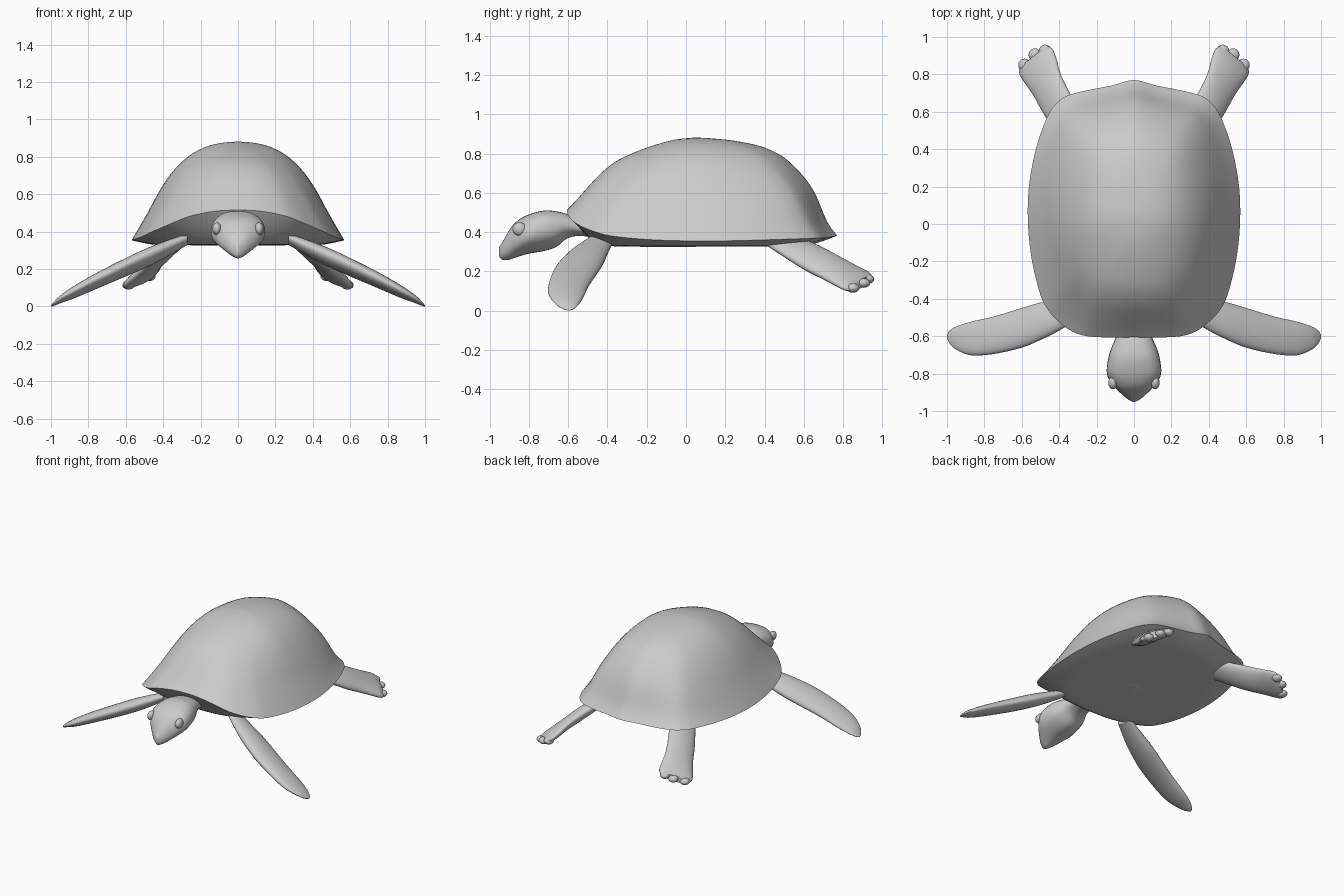
import bpy, bmesh, math
from mathutils import Vector

if "Cube" in bpy.data.objects:
    bpy.data.objects.remove(bpy.data.objects["Cube"])


def spline(pts, per, closed=False):
    """Catmull-Rom through tuples of any length."""
    n, out = len(pts), []
    for i in range(n if closed else n - 1):
        idx = [(i + k) % n if closed else min(max(i + k, 0), n - 1) for k in (-1, 0, 1, 2)]
        p = [pts[j] for j in idx]
        for s in range(per):
            t = s / per
            out.append(tuple(
                0.5 * (2 * b + (c - a) * t + (2 * a - 5 * b + 4 * c - d) * t * t
                       + (3 * b - a - 3 * c + d) * t ** 3)
                for a, b, c, d in zip(*p)))
    if not closed:
        out.append(tuple(pts[-1]))
    return out


def finish(name, bm, angle=45):
    bmesh.ops.remove_doubles(bm, verts=bm.verts, dist=0.0004)
    bmesh.ops.recalc_face_normals(bm, faces=bm.faces)
    me = bpy.data.meshes.new(name)
    bm.to_mesh(me)
    bm.free()
    ob = bpy.data.objects.new(name, me)
    bpy.context.collection.objects.link(ob)
    bpy.ops.object.select_all(action='DESELECT')
    ob.select_set(True)
    bpy.context.view_layer.objects.active = ob
    bpy.ops.object.shade_smooth_by_angle(angle=math.radians(angle))
    return ob


def loft(name, rows, angle=45):
    """Skin closed rings of points and cap both ends."""
    bm = bmesh.new()
    vs = [[bm.verts.new(p) for p in row] for row in rows]
    n = len(rows[0])
    for a, b in zip(vs, vs[1:]):
        for i in range(n):
            j = (i + 1) % n
            bm.faces.new((a[i], a[j], b[j], b[i]))
    bm.faces.new(vs[0])
    bm.faces.new(vs[-1])
    return finish(name, bm, angle)


def ring(center, chord, up, power=1.0, n=28):
    """Superellipse cross-section."""
    pts = []
    for i in range(n):
        a = 2 * math.pi * i / n
        c, s = math.cos(a), math.sin(a)
        c = math.copysign(abs(c) ** power, c)
        s = math.copysign(abs(s) ** power, s)
        pts.append(Vector(center) + Vector(chord) * c + Vector(up) * s)
    return pts


def ellipsoid(name, loc, size):
    bm = bmesh.new()
    bmesh.ops.create_uvsphere(bm, u_segments=16, v_segments=10, radius=1)
    for v in bm.verts:
        v.co = Vector(loc) + Vector(a * b for a, b in zip(v.co, size))
    return finish(name, bm)


# Shell: half of the rim from front to back, then mirrored
half = [(0, -.605, .515), (.12, -.607, .51), (.25, -.6, .485), (.33, -.575, .455),
        (.4, -.525, .425), (.46, -.46, .4), (.5, -.38, .38), (.545, -.2, .362),
        (.567, 0, .355), (.562, .2, .355), (.525, .4, .36), (.47, .56, .365),
        (.42, .64, .368), (.36, .685, .37), (.25, .715, .37), (.12, .74, .375), (0, .77, .382)]
rim = spline(half + [(-x, y, z) for x, y, z in half[-2:0:-1]], 3, True)

# Dome profile: radius, then height fraction at front, side and back
dome = spline([(1, 0, 0, 0), (.93, .13, .13, .14), (.84, .31, .30, .44), (.74, .5, .5, .64),
               (.62, .67, .69, .8), (.48, .79, .84, .9), (.32, .895, .94, .955),
               (.16, .97, .985, .985), (0, 1, 1, 1)], 3)
belly = spline([(1, 0), (.96, .22), (.88, .6), (.78, .93), (.66, 1), (.3, 1.02), (0, 1.03)], 3)
MID, TOP, PLASTRON = .05, .882, .328


def shell_point(p, r):
    # inner rings drift from the boxy rim towards an ellipse
    dx, dy = p[0], p[1] - MID
    k = 1 / math.hypot(dx / .567, dy / (.655 if dy < 0 else .72))
    f = (1 - r * r) * k + r * r
    return dx * f * r, MID + dy * f * r


def dome_row(r, hf, hs, hb):
    row = []
    for p in rim:
        d = Vector((p[0] / .567, (p[1] - MID) / .69)).normalized()
        w = d.y * d.y
        h = (1 - w) * hs + w * (hf if d.y < 0 else hb)
        row.append((*shell_point(p, r), p[2] + (TOP - p[2]) * h))
    return row


def belly_row(r, f):
    return [(*shell_point(p, r), p[2] + (PLASTRON - p[2]) * f) for p in rim]


rows = [dome_row(*d) for d in reversed(dome)] + [belly_row(*b) for b in belly[1:]]
loft("shell", rows, 50)

# Head and neck: y, z centre, half width, half height
head = spline([(-.40, .39, .07, .04), (-.52, .415, .075, .036), (-.6, .43, .095, .06),
               (-.66, .415, .12, .09), (-.72, .407, .138, .103), (-.8, .39, .145, .1),
               (-.86, .365, .115, .092), (-.9, .335, .076, .076), (-.935, .304, .036, .045),
               (-.952, .3, .006, .025)], 4)
rows = []
for y, z, w, h in head:
    pts = ring((0, y, z), (w, 0, 0), (0, 0, h), .85)
    for p in pts:
        if p.z < z:                       # jaw narrows downwards
            p.x *= 1 - .4 * ((z - p.z) / h) ** 2
    rows.append(pts)
loft("head", rows)

# Front flippers: x, y, z, half chord, half thickness
flipper = spline([(.27, -.43, .36, .06, .03), (.4, -.485, .3, .085, .045), (.5, -.52, .255, .1, .05),
                  (.6, -.555, .21, .106, .048), (.75, -.595, .14, .1, .042), (.87, -.612, .08, .09, .033),
                  (.95, -.61, .038, .062, .02), (.985, -.605, .014, .035, .01),
                  (1, -.6, .003, .008, .003)], 4)
# Back legs: centre, half chord vector, half thickness
leg = spline([(.3, .46, .37, .06, -.06, -.02, .04), (.41, .64, .27, .065, -.065, -.03, .05),
              (.465, .745, .215, .072, -.06, -.035, .046), (.5, .82, .175, .085, -.065, -.035, .042),
              (.525, .87, .15, .088, -.068, -.035, .036), (.54, .895, .138, .07, -.055, -.03, .022)], 4)

for s, side in ((1, "left"), (-1, "right")):
    loft(f"front_flipper_{side}",
         [ring((s * x, y, z), (0, c, -.1 * c), (0, 0, t)) for x, y, z, c, t in flipper])
    loft(f"back_leg_{side}",
         [ring((s * x, y, z), (s * a, b, c), (0, 0, t)) for x, y, z, a, b, c, t in leg])
    # toes along the end of each foot
    for i, (x, y, z) in enumerate([(.475, .925, .16), (.53, .905, .14), (.585, .85, .115)]):
        ellipsoid(f"toe_{side}_{i + 1}", (s * x, y, z), (.034, .034, .024))
    # eye with its lid bulge
    ellipsoid(f"eye_{side}", (s * .113, -.848, .415), (.024, .036, .034))
